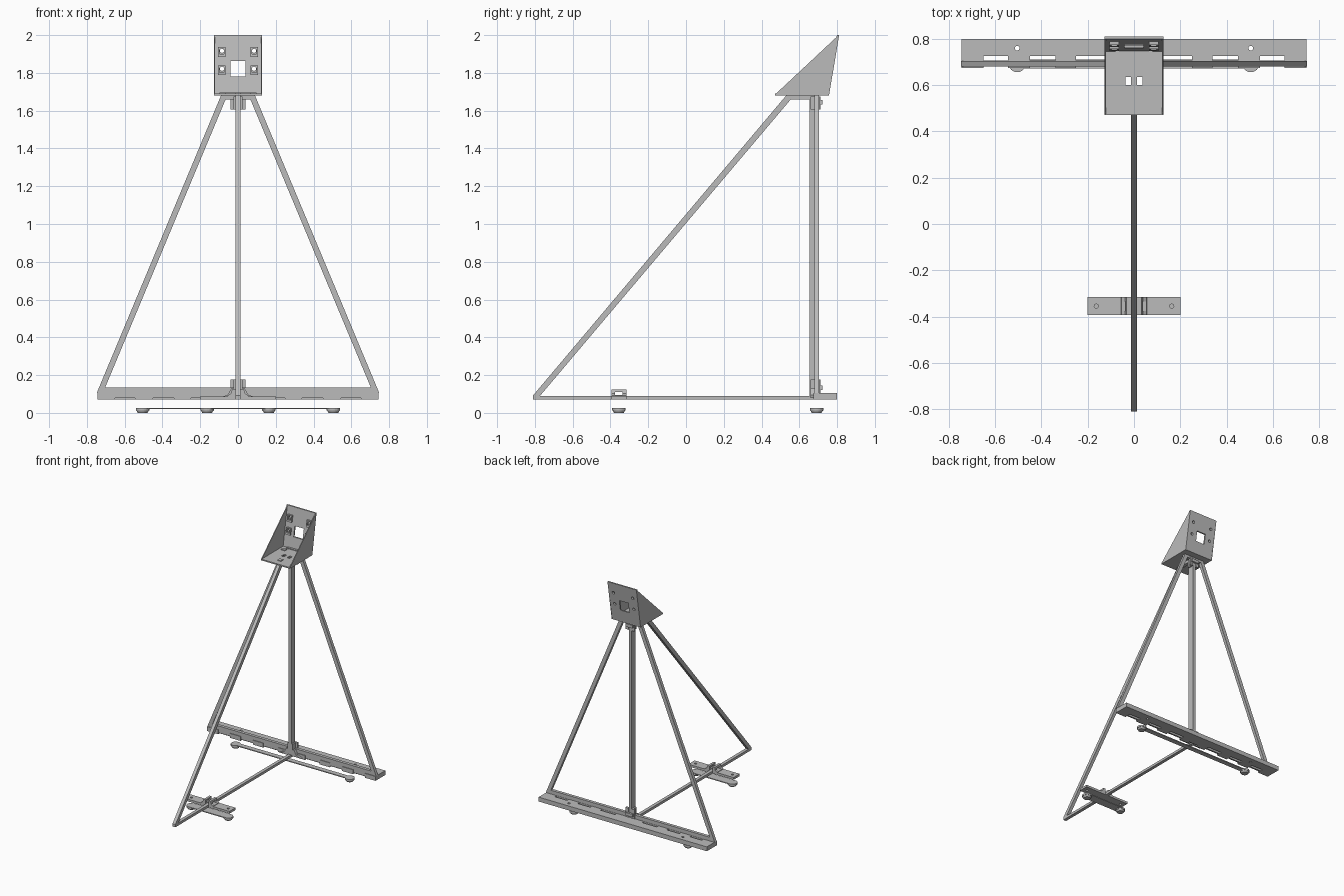
import bpy, bmesh, math
from mathutils import Vector, Matrix

cube = bpy.data.objects.get("Cube")
if cube:
    bpy.data.objects.remove(cube)

grey = bpy.data.materials.new("plain grey")
grey.use_nodes = True
COL = (0.5, 0.5, 0.5, 1)
grey.diffuse_color = COL
grey.node_tree.nodes["Principled BSDF"].inputs["Base Color"].default_value = COL


def finish(name, bm):
    bmesh.ops.recalc_face_normals(bm, faces=bm.faces)
    me = bpy.data.meshes.new(name)
    bm.to_mesh(me)
    bm.free()
    me.materials.append(grey)
    ob = bpy.data.objects.new(name, me)
    bpy.context.collection.objects.link(ob)
    return ob


def box(name, x, y, z):
    bm = bmesh.new()
    bmesh.ops.create_cube(bm, size=1)
    for v in bm.verts:
        v.co = Vector(r[0] if c < 0 else r[1] for c, r in zip(v.co, (x, y, z)))
    return finish(name, bm)


def prism(name, pts, axis, lo, hi):
    """Extrude an outline along x (outline in y,z) or along y (outline in x,z)."""
    bm = bmesh.new()
    at = (lambda p, d: (d, p[0], p[1])) if axis == "x" else (lambda p, d: (p[0], d, p[1]))
    a = [bm.verts.new(at(p, lo)) for p in pts]
    b = [bm.verts.new(at(p, hi)) for p in pts]
    bm.faces.new(a)
    bm.faces.new(b)
    for i in range(len(a)):
        j = (i + 1) % len(a)
        bm.faces.new((a[i], a[j], b[j], b[i]))
    return finish(name, bm)


def cyl(name, centre, r1, r2, depth, along_y=False):
    bm = bmesh.new()
    rot = Matrix.Rotation(math.pi / 2, 4, "X") if along_y else Matrix.Identity(4)
    bmesh.ops.create_cone(bm, cap_ends=True, segments=24, radius1=r1, radius2=r2,
                          depth=depth, matrix=Matrix.Translation(centre) @ rot)
    return finish(name, bm)


def cut(ob, cutters):
    """Subtract the cutters, bake the result and remove them."""
    for c in cutters:
        m = ob.modifiers.new("cut", "BOOLEAN")
        m.operation, m.solver, m.object = "DIFFERENCE", "EXACT", c
    dg = bpy.context.evaluated_depsgraph_get()
    me = bpy.data.meshes.new_from_object(ob.evaluated_get(dg))
    ob.modifiers.clear()
    ob.data = me
    for c in cutters:
        bpy.data.objects.remove(c)


SIDES = ((-1, "right"), (1, "left"))
T = 0.013                      # half width of a strut
F0, F1, R1 = 0.655, 0.68, 0.705  # depth of the two upright frames


def span(s, a, b):
    return tuple(sorted((s * a, s * b)))


# Front frame: floor bar, sloping strut, upright and top bar
box("floor_bar", (-T, T), (-0.8, F1), (0.07, 0.09))
prism("sloping_strut", [(-0.81, 0.07), (-0.79, 0.07), (-0.773, 0.09), (0.555, 1.66),
                        (0.575, 1.68), (0.53, 1.68), (-0.81, 0.092)], "x", -T, T)
box("front_upright", (-T, T), (F0, F1), (0.07, 1.68))
box("front_top_bar", (-T, T), (0.54, F1), (1.66, 1.68))

# Rear frame: two legs, upright, crossbar and top bar
for s, side in SIDES:
    prism(side + "_rear_leg", [(s * x, z) for x, z in (
        (0.748, 0.105), (0.715, 0.105), (0.703, 0.135), (0.057, 1.68), (0.09, 1.68))],
        "y", F1, R1)
box("rear_upright", (-T, T), (F1, R1), (0.105, 1.68))
box("rear_crossbar", (-0.735, 0.735), (F1, R1), (0.08, 0.135))
box("rear_top_bar", (-0.08, 0.08), (F1, R1), (1.66, 1.68))

# Rear base plate with slots and screw holes
plate = box("rear_base_plate", (-0.745, 0.745), (0.695, 0.8), (0.07, 0.105))
holes = []
for s, side in SIDES:
    holes.append(cyl("hole", (s * 0.505, 0.76, 0.09), 0.01, 0.01, 0.1))
    for a, b in ((0.545, 0.65), (0.34, 0.45), (0.12, 0.25)):
        holes.append(box("slot", span(s, a, b), (0.707, 0.727), (0.05, 0.12)))
cut(plate, holes)

# Front hooks gripping the crossbar
for s, side in SIDES:
    for i, (a, b) in enumerate(((0.65, 0.745), (0.45, 0.545), (0.25, 0.34), (0.04, 0.12))):
        box(f"{side}_hook_{i}", span(s, a, b), (0.675, 0.7), (0.07, 0.105))

# Clips that join the uprights, top and bottom
for name, lo, hi, tab in (("lower", 0.08, 0.178, 0.12), ("upper", 1.605, 1.675, 1.632)):
    for s, side in SIDES:
        box(f"{name}_{side}_clip_cheek", span(s, T, 0.024), (F0 + 0.003, R1 + 0.006), (lo, hi))
        box(f"{name}_{side}_clip_wing", span(s, 0.02, 0.04), (R1 - 0.012, R1 + 0.003), (lo, hi))
    box(name + "_clip_tab", (-0.03, 0.03), (R1 - 0.002, 0.722), (tab, tab + 0.024))
for s, side in SIDES:
    prism(side + "_clip_gusset", [(s * 0.02, 0.08), (s * 0.1, 0.08), (s * 0.055, 0.095),
                                  (s * 0.035, 0.13), (s * 0.02, 0.13)], "y", F0 + 0.003, F1 + 0.003)

# Front foot plate with its clip around the floor bar
FY = -0.355
foot = box("front_foot_plate", (-0.2, 0.2), (FY - 0.039, FY + 0.039), (0.07, 0.088))
cut(foot, [cyl("hole", (s * 0.163, FY, 0.08), 0.009, 0.009, 0.1) for s, _ in SIDES])
for s, side in SIDES:
    cheek = prism(side + "_foot_clip", [(s * x, z) for x, z in (
        (T, 0.07), (0.058, 0.07), (0.055, 0.092), (0.038, 0.102), (0.032, 0.123), (T, 0.123))],
        "y", FY - 0.039, FY + 0.039)
    cut(cheek, [box("window", (-0.1, 0.1), (FY - 0.02, FY + 0.02), (0.094, 0.11))])

# Detached floor strips with round tapered pads
for name, y, half, px in (("rear", 0.692, 0.505, 0.505), ("front", FY, 0.163, 0.163)):
    w = 0.02 if name == "rear" else 0.035
    box(name + "_floor_strip", (-half, half), (y - w, y + w), (0.02, 0.027))
    for s, side in SIDES:
        cyl(f"{name}_{side}_pad_rim", (s * px, y, 0.02), 0.036, 0.036, 0.014)
        cyl(f"{name}_{side}_pad", (s * px, y, 0.0075), 0.026, 0.034, 0.015)

# Head bracket: floor, leaning back plate and triangular side walls
W, Z0, Z1 = 0.128, 1.68, 2.0
floor = box("bracket_floor", (-W, W), (0.472, 0.757), (Z0, Z0 + 0.01))
cut(floor, [box("slot", span(s, 0.014, 0.036), (0.6, 0.636), (1.6, 1.75)) for s, _ in SIDES])


def back_y(z):
    return 0.744 + 0.055 * (z - Z0) / (Z1 - Z0)


def bolt_holes():
    return [cyl("hole", (s * 0.085, 0.77, z + 0.002), 0.011, 0.011, 0.3, True)
            for s, _ in SIDES for z in (1.915, 1.82)]


back = prism("bracket_back", [(back_y(Z0), Z0), (back_y(Z0) + 0.012, Z0),
                              (back_y(Z1) + 0.012, Z1), (back_y(Z1), Z1)], "x", -W, W)
cut(back, bolt_holes() + [box("window", (-0.04, 0.04), (0.6, 0.9), (1.78, 1.862))])
for s, side in SIDES:
    prism(side + "_bracket_wall", [(0.472, Z0), (0.757, Z0), (0.811, Z1), (0.808, Z1),
                                   (0.472, Z0 + 0.006)], "x", *span(s, W - 0.006, W))
    # Nut pockets around the bolt holes
    for name, z in (("upper", 1.912), ("lower", 1.815)):
        a, b = z - 0.027, z + 0.025
        boss = prism(f"{name}_{side}_nut_pocket", [
            (back_y(a) - 0.014, a), (back_y(a) + 0.002, a),
            (back_y(b) + 0.002, b), (back_y(b) - 0.014, b)], "x", *span(s, 0.065, 0.105))
        cut(boss, bolt_holes() + [
            box("notch", span(s, 0.073, 0.097), (back_y(z) - 0.025, back_y(z) - 0.004),
                (z - 0.012, z + 0.018))])
    box(side + "_floor_socket", span(s, 0.065, 0.098), (0.685, 0.712), (Z0, Z0 + 0.016))
box("floor_rib", (-0.08, 0.08), (0.73, 0.75), (Z0, Z0 + 0.016))
box("floor_stud", (-0.016, 0.016), (0.52, 0.55), (Z0, Z0 + 0.015))
